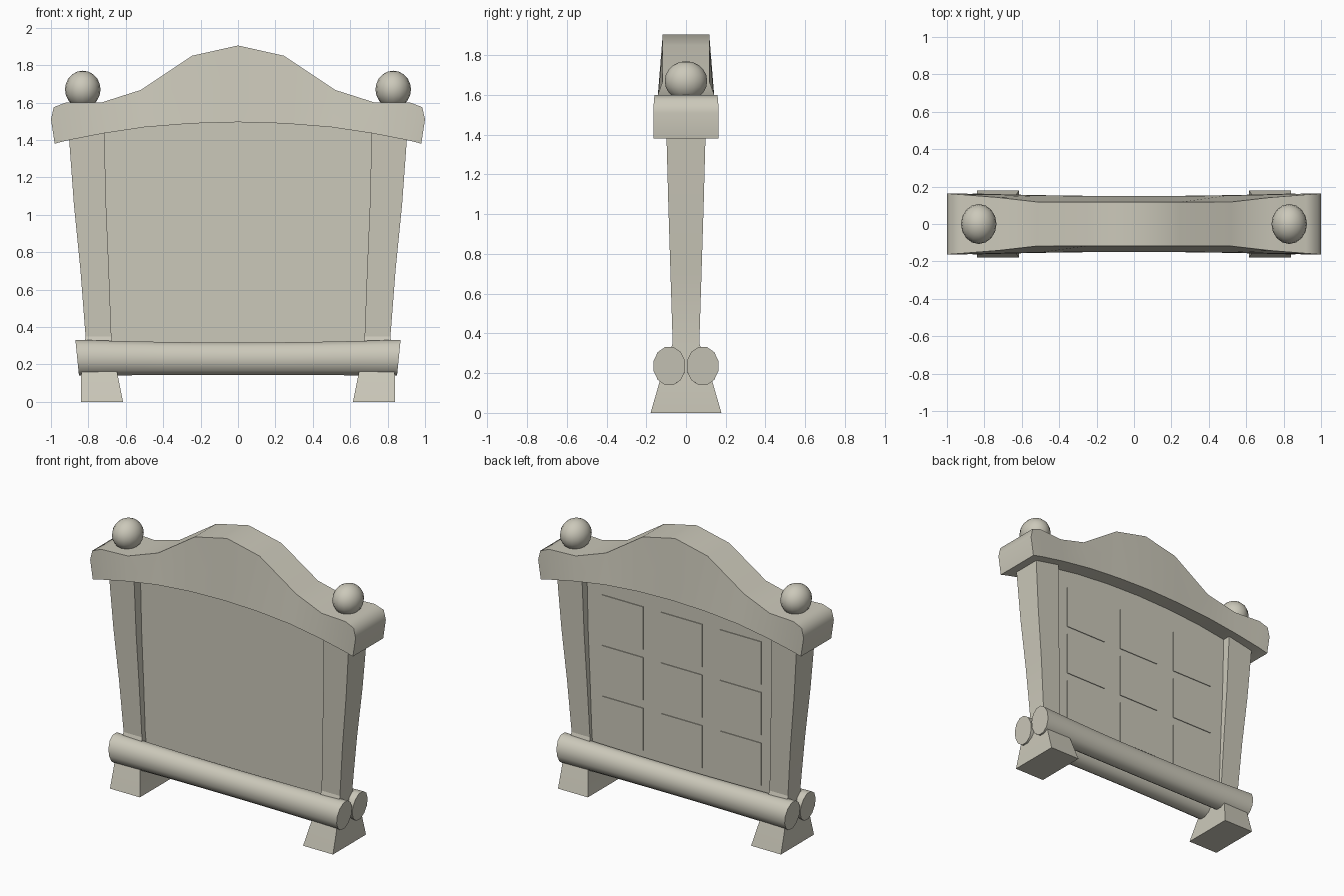
import bpy, bmesh, math

default = bpy.data.objects.get("Cube")
if default:
    bpy.data.objects.remove(default, do_unlink=True)


def make_material(name, colour):
    mat = bpy.data.materials.new(name)
    mat.use_nodes = True
    mat.diffuse_color = colour
    mat.node_tree.nodes["Principled BSDF"].inputs["Base Color"].default_value = colour
    return mat


stone = make_material("pale stone", (0.60, 0.58, 0.49, 1))


def finish(obj, angle):
    obj.data.materials.append(stone)
    bpy.ops.object.select_all(action='DESELECT')
    obj.select_set(True)
    bpy.context.view_layer.objects.active = obj
    bpy.ops.object.shade_smooth_by_angle(angle=math.radians(angle))
    return obj


def loft(name, rings, angle=30):
    """Skin a row of equal-sized point rings and cap both ends."""
    bm = bmesh.new()
    loops = [[bm.verts.new(p) for p in ring] for ring in rings]
    n = len(loops[0])
    for a, b in zip(loops, loops[1:]):
        for i in range(n):
            j = (i + 1) % n
            bm.faces.new((a[i], a[j], b[j], b[i]))
    bm.faces.new(loops[0])
    bm.faces.new(loops[-1])
    bmesh.ops.recalc_face_normals(bm, faces=bm.faces)
    mesh = bpy.data.meshes.new(name)
    bm.to_mesh(mesh)
    bm.free()
    obj = bpy.data.objects.new(name, mesh)
    bpy.context.collection.objects.link(obj)
    return finish(obj, angle)


def slab(x0, x1, y0, y1, z):
    return [(x0, y0, z), (x1, y0, z), (x1, y1, z), (x0, y1, z)]


# Tapering posts with splayed feet: height, inner x, outer x, half depth
post = [(0, .615, .84, .178), (.15, .645, .838, .135), (.35, .677, .815, .067),
        (.7, .69, .842, .078), (1.05, .705, .877, .089), (1.46, .715, .907, .1)]
for side, s in (("left", 1), ("right", -1)):
    loft(side + "_post", [slab(s * a, s * b, -d, d, z) for z, a, b, d in post], 20)

# Recessed centre panel
loft("centre_panel", [slab(-w, w, -.03, .045, z) for z, w in ((.2, .69), (1.5, .73))])

# Grid of shallow tiles on the back of the panel
for row in range(3):
    for col in range(3):
        x, z = (col - 1) * .445, .5 + row * .345
        loft(f"back_tile_{row}_{col}",
             [slab(x - .155, x + .155, .044, .05, z + h) for h in (-.145, .145)])

# Arched crown: top x, top z, top half depth, bottom x, bottom z, bottom half depth
crown = [(0, 1.905, .117, 0, 1.495, .15), (.245, 1.85, .117, .25, 1.488, .15),
         (.52, 1.667, .118, .5, 1.468, .152), (.73, 1.6, .142, .72, 1.435, .157),
         (.92, 1.6, .157, .9, 1.4, .162), (.985, 1.575, .162, .95, 1.388, .163),
         (1.0, 1.51, .163, .98, 1.38, .163)]
columns = [(-a, b, c, -d, e, f) for a, b, c, d, e, f in crown[:0:-1]] + crown
loft("crown", [[(tx, -td, tz), (tx, td, tz), (bx, bd, bz), (bx, -bd, bz)]
               for tx, tz, td, bx, bz, bd in columns], 60)

# Twin base rails, slightly slimmer in the middle with slanted ends
for side, s in (("front", -1), ("back", 1)):
    rings = []
    for i in range(9):
        t = i / 4 - 1
        ry, rz = .075 + .007 * t * t, .09 + .009 * t * t
        ring = []
        for k in range(12):
            a = math.tau * (k + .5) / 12
            up = rz * math.sin(a)
            ring.append((t * (.86 + .1 * up), s * (ry + .002) + ry * math.cos(a),
                         .23 + .006 * t * t + up))
        rings.append(ring)
    loft(side + "_base_rail", rings, 40)

# Ball finials
for side, s in (("left", 1), ("right", -1)):
    bpy.ops.mesh.primitive_uv_sphere_add(segments=16, ring_count=10, radius=1,
                                         location=(s * .83, 0, 1.67))
    ball = bpy.context.object
    ball.name = side + "_ball_finial"
    ball.scale = (.095, .107, .1)
    finish(ball, 60)
